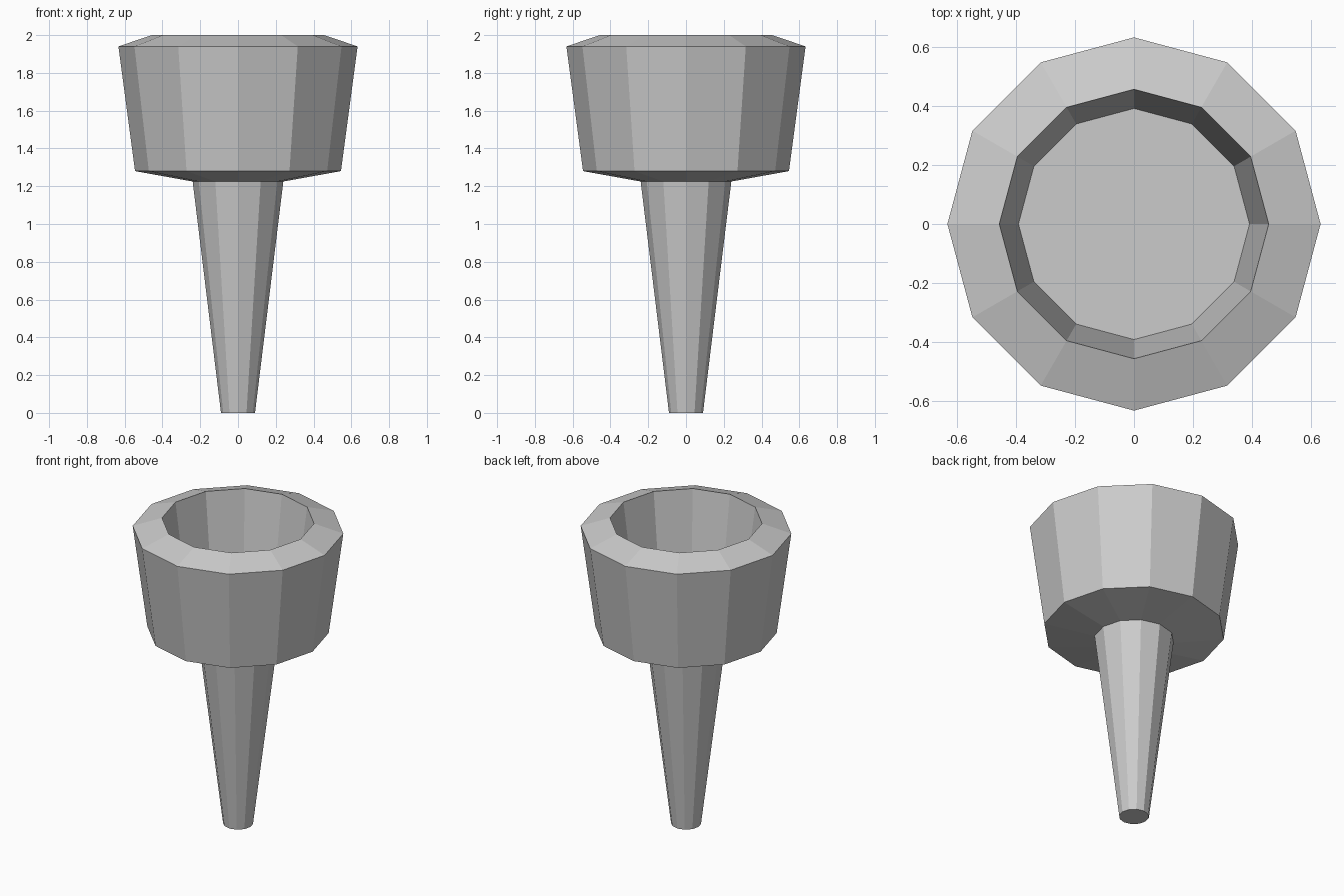
import bpy
import bmesh
from math import cos, sin, tau

if "Cube" in bpy.data.objects:
    bpy.data.objects.remove(bpy.data.objects["Cube"])

SIDES = 12

# Profile (radius, height): stem, flared cup, sloped rim, inner hollow
PROFILE = [
    (0.09, 0.0), (0.24, 1.225),      # tapered stem
    (0.545, 1.28), (0.633, 1.94),    # cup underside and outer wall
    (0.457, 2.0), (0.392, 1.52),     # sloped rim and inner wall
]


def lathe(name, profile):
    bm = bmesh.new()
    rings = [[bm.verts.new((r * cos(tau * i / SIDES), r * sin(tau * i / SIDES), z))
              for i in range(SIDES)] for r, z in profile]
    for low, high in zip(rings, rings[1:]):
        for i in range(SIDES):
            j = (i + 1) % SIDES
            bm.faces.new((low[i], low[j], high[j], high[i]))
    # Stem tip and cup floor
    bm.faces.new(rings[0][::-1])
    bm.faces.new(rings[-1])
    bmesh.ops.recalc_face_normals(bm, faces=bm.faces)
    mesh = bpy.data.meshes.new(name)
    bm.to_mesh(mesh)
    bm.free()
    obj = bpy.data.objects.new(name, mesh)
    bpy.context.collection.objects.link(obj)
    return obj


lathe("cup_with_tapered_stem", PROFILE)
